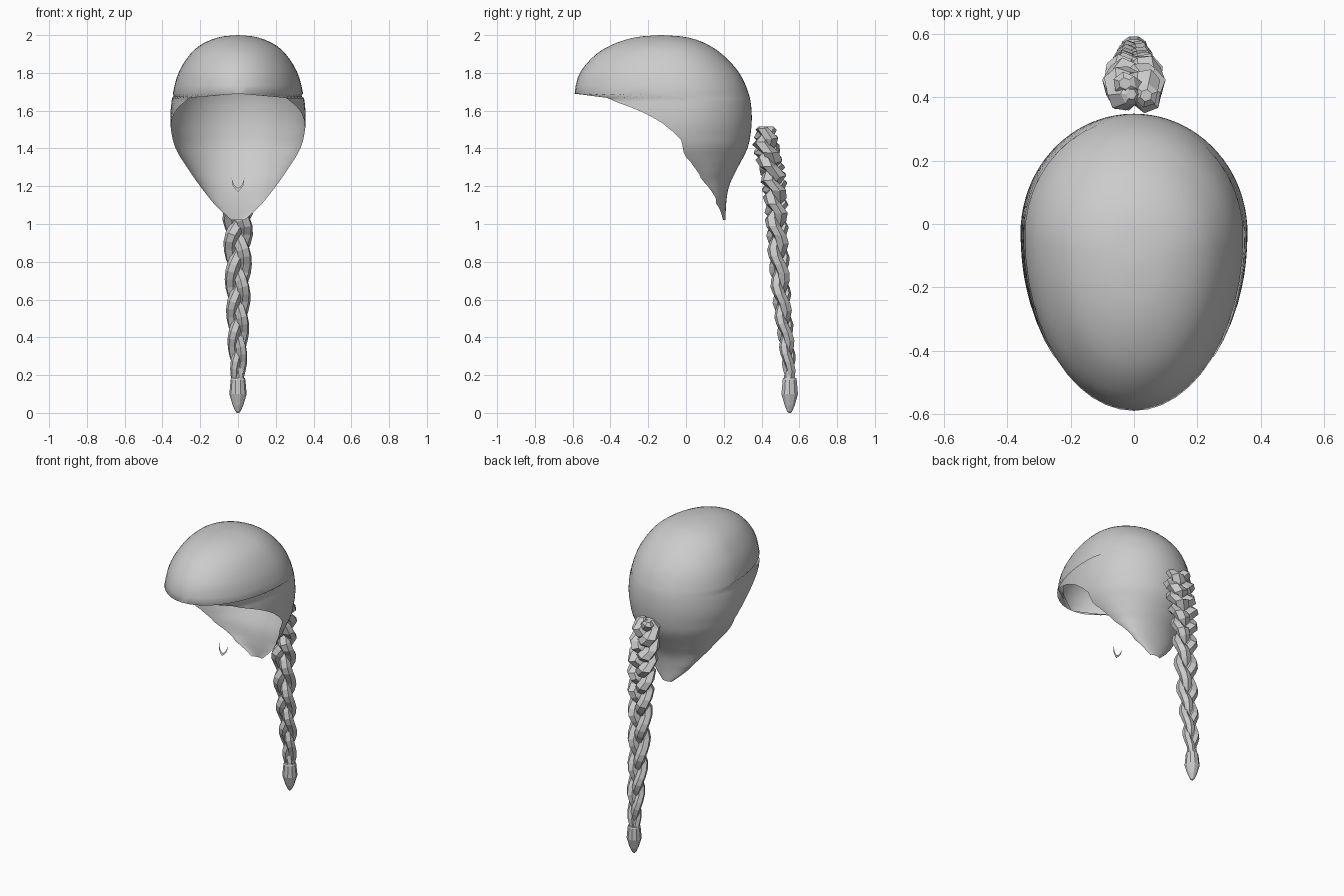
import bpy, bmesh, math, random

cube = bpy.data.objects.get("Cube")
if cube:
    bpy.data.objects.remove(cube)
random.seed(4)

grey = bpy.data.materials.new("hair grey")
grey.use_nodes = True
COLOUR = (0.6, 0.6, 0.6, 1)
grey.diffuse_color = COLOUR
grey.node_tree.nodes["Principled BSDF"].inputs["Base Color"].default_value = COLOUR


def curve_through(points):
    """Smooth interpolation through (key, value) pairs."""
    pts = sorted(points)

    def slope(i):
        a, b = pts[max(i - 1, 0)], pts[min(i + 1, len(pts) - 1)]
        return (b[1] - a[1]) / (b[0] - a[0])

    def value(k):
        k = min(max(k, pts[0][0]), pts[-1][0])
        i = max(j for j in range(len(pts) - 1) if pts[j][0] <= k)
        (k0, v0), (k1, v1) = pts[i], pts[i + 1]
        h = k1 - k0
        t = (k - k0) / h
        return ((2*t**3 - 3*t*t + 1) * v0 + (t**3 - 2*t*t + t) * h * slope(i)
                + (3*t*t - 2*t**3) * v1 + (t**3 - t*t) * h * slope(i + 1))
    return value


def mesh_object(name, bm):
    mesh = bpy.data.meshes.new(name)
    bm.to_mesh(mesh)
    bm.free()
    mesh.materials.append(grey)
    obj = bpy.data.objects.new(name, mesh)
    bpy.context.collection.objects.link(obj)
    return obj


def loft(name, rows, closed=False, caps=False):
    """Skin a list of equally long point rows."""
    bm = bmesh.new()
    grid = [[bm.verts.new(p) for p in row] for row in rows]
    n = len(rows[0])
    for a, b in zip(grid, grid[1:]):
        for i in range(n if closed else n - 1):
            j = (i + 1) % n
            bm.faces.new((a[i], b[i], b[j], a[j]))
    if caps:
        bm.faces.new(grid[0])
        bm.faces.new(grid[-1][::-1])
    bmesh.ops.remove_doubles(bm, verts=bm.verts, dist=0.0005)
    bmesh.ops.recalc_face_normals(bm, faces=bm.faces)
    return mesh_object(name, bm)


# Hair cap: horizontal slices, open at the face below the hairline
TOP, HAIRLINE, NAPE = 2.0, 1.69, 1.02
front = curve_through([(1.0, -.59), (1.6, -.592), (1.69, -.59), (1.8, -.562), (1.9, -.475),
                       (1.95, -.39), (1.98, -.305), (1.995, -.22), (2.0, -.13)])
back = curve_through([(1.02, .21), (1.1, .212), (1.2, .228), (1.3, .275), (1.4, .325),
                      (1.5, .345), (1.6, .347), (1.69, .332), (1.8, .282), (1.9, .19),
                      (1.95, .115), (1.98, .04), (1.995, -.04), (2.0, -.13)])
width = curve_through([(1.02, .035), (1.1, .12), (1.2, .2), (1.3, .27), (1.4, .33), (1.5, .355),
                       (1.6, .357), (1.69, .345), (1.8, .315), (1.9, .253), (1.95, .195),
                       (1.98, .13), (1.995, .07), (2.0, 0)])
edge = curve_through([(1.02, .2), (1.16, .14), (1.26, .07), (1.36, 0), (1.45, -.03),
                      (1.51, -.1), (1.58, -.2), (1.64, -.35), (1.68, -.46), (1.69, -.59)])

levels = [TOP - (TOP - HAIRLINE) * (i / 14) ** 2 for i in range(15)]
levels += [HAIRLINE - (HAIRLINE - NAPE) * i / 30 for i in range(1, 31)]
rows = []
for z in levels:
    f, b, w = front(z), back(z), width(z)
    mid = f + (b - f) * 0.6
    reach = math.pi
    if z < HAIRLINE:
        rim = edge(z) + random.uniform(-.006, .006)
        mid = min(max(mid, rim), b - .005)
        if rim < mid:
            reach = math.pi / 2 + math.asin(min(1, (mid - rim) / (mid - f)))
        else:
            reach = math.pi / 2
    row = []
    for i in range(49):
        a = reach * (i / 24 - 1)
        c = math.cos(a)
        row.append((w * math.sin(a), mid + c * ((b - mid) if c > 0 else (mid - f)), z))
    rows.append(row)
cap = loft("hair_cap", rows)
for p in cap.data.polygons:
    p.use_smooth = True

# Braid: three faceted strands weaving around a sloping centre line
centre_y = curve_through([(.15, .552), (.3, .54), (.6, .507), (.95, .483),
                          (1.2, .468), (1.4, .43), (1.5, .42)])
sway = curve_through([(.15, .012), (.3, .024), (.6, .034), (1.0, .044), (1.4, .053), (1.5, .04)])
thick = curve_through([(.15, .02), (.3, .026), (.6, .031), (1.0, .036), (1.4, .046), (1.5, .036)])
turns = curve_through([(.15, 0), (.6, .9), (1.05, 1.8), (1.5, 3.3)])
SIDES, STEPS = 6, 34
for k, side in enumerate(("left", "middle", "right")):
    rows = []
    for i in range(STEPS + 1):
        z = .15 + 1.35 * i / STEPS
        t = 2 * math.pi * (turns(z) + k / 3)
        s, r = sway(z), thick(z)
        x = s * math.sin(t)
        y = centre_y(z) + .6 * s * math.sin(2 * t)
        # each strand swells where it crosses the outside
        r *= .92 + .16 * abs(math.sin(t))
        tilt = -.5 * math.cos(t)
        ring = []
        for j in range(SIDES):
            a = 2 * math.pi * j / SIDES + t / 6
            dx = r * math.cos(a)
            ring.append((x + dx, y + r * math.sin(a), z + dx * tilt))
        rows.append(ring)
    # rounded upper end
    cx, cy = sum(p[0] for p in ring) / SIDES, sum(p[1] for p in ring) / SIDES
    rows.append([(cx + (p[0] - cx) * .5, cy + (p[1] - cy) * .5, 1.517) for p in ring])
    loft("braid_strand_" + side, rows, closed=True, caps=True)

# Tied tip of the braid
profile = [(.185, .036), (.175, .039), (.1, .046), (.04, .028), (.01, .015), (0, .006)]
loft("braid_tip", [[(r * math.cos(a), .549 + r * math.sin(a), z)
                    for a in (math.tau * i / 10 for i in range(10))] for z, r in profile],
     closed=True, caps=True)

# Small chin tuft: a thin v-shaped strip
outer = [(.034, 1.243), (.028, 1.203), (.012, 1.182), (0, 1.172)]
inner = [(.034, 1.243), (.022, 1.208), (.01, 1.195), (0, 1.19)]


def tuft_row(half):
    full = [(-x, z) for x, z in half] + [(x, z) for x, z in half[-2::-1]]
    return [(x, -.168 + (z - 1.172) * .25, z) for x, z in full]


loft("chin_tuft", [tuft_row(outer), tuft_row(inner)])
